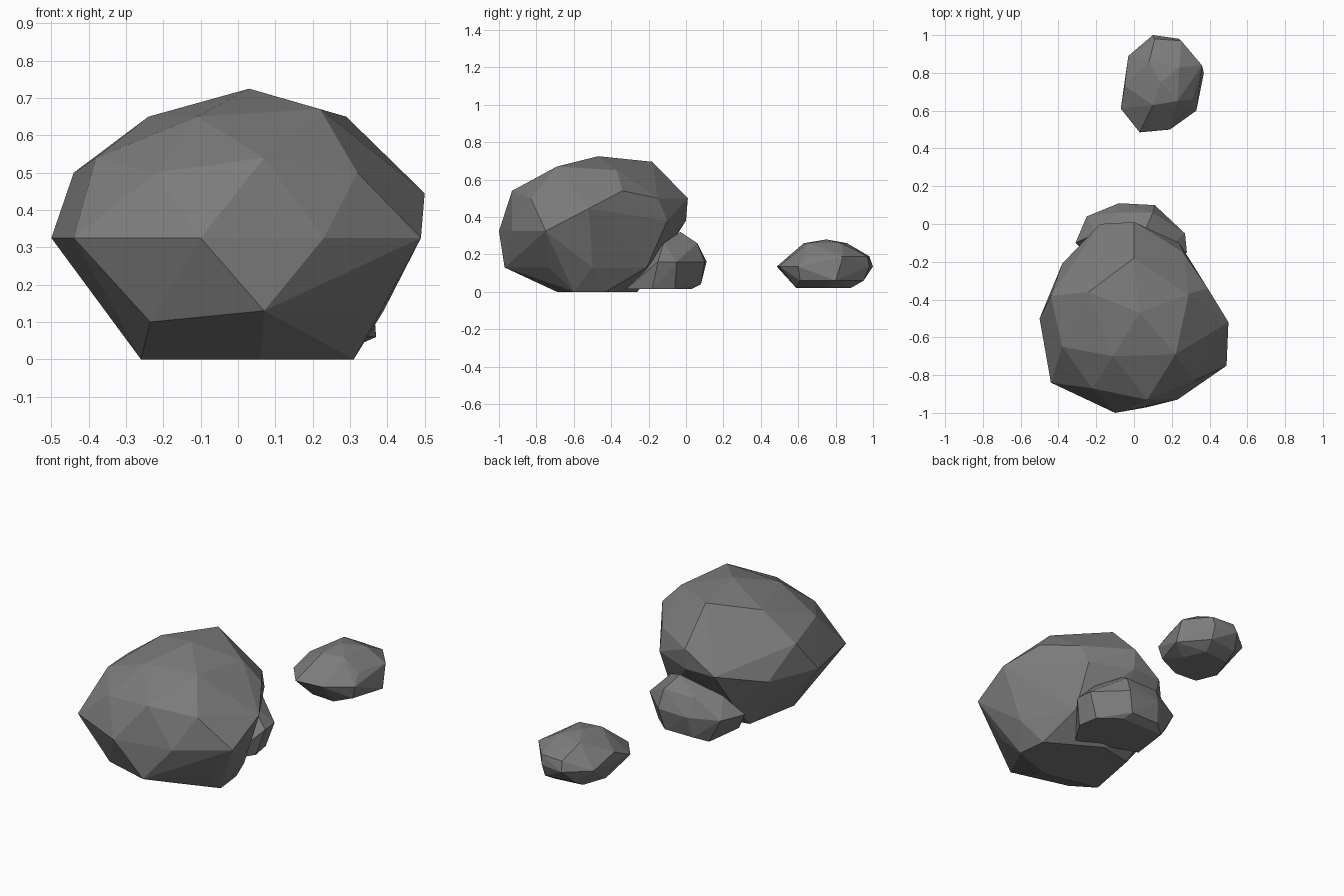
import bpy
import bmesh

# Remove the default cube
default_cube = bpy.data.objects.get("Cube")
if default_cube:
    bpy.data.objects.remove(default_cube, do_unlink=True)


def make_material(name, grey):
    """Flat matte material with one plain colour."""
    material = bpy.data.materials.new(name)
    material.use_nodes = True
    colour = (grey, grey, grey, 1)
    material.diffuse_color = colour
    shader = material.node_tree.nodes["Principled BSDF"]
    shader.inputs["Base Color"].default_value = colour
    shader.inputs["Roughness"].default_value = 0.9
    return material


def make_rock(name, corners, material):
    """Faceted boulder: the convex skin stretched around its corner points."""
    bm = bmesh.new()
    for corner in corners:
        bm.verts.new(corner)
    hull = bmesh.ops.convex_hull(bm, input=bm.verts)
    # Drop any corner that ended up inside the skin
    unused = [v for v in hull["geom_interior"] if isinstance(v, bmesh.types.BMVert)]
    if unused:
        bmesh.ops.delete(bm, geom=unused, context="VERTS")
    bmesh.ops.recalc_face_normals(bm, faces=bm.faces)
    for face in bm.faces:
        face.smooth = False
    mesh = bpy.data.meshes.new(name)
    bm.to_mesh(mesh)
    bm.free()
    mesh.materials.append(material)
    rock = bpy.data.objects.new(name, mesh)
    bpy.context.collection.objects.link(rock)
    return rock


def ring(height, *outline):
    """Corner points that share one height."""
    return [(x, y, height) for x, y in outline]


stone = make_material("stone grey", 0.2)

# Large boulder: flat foot, low shoulder, widest band, then the domed crown
boulder = ring(0, (-.26, -.62), (.06, -.69), (.31, -.6), (.29, -.43), (0, -.26), (-.2, -.3))
boulder += ring(.13, (.07, -.97), (.33, -.73), (.39, -.5), (.24, -.21), (-.22, -.16))
boulder += [(-.235, -.84, .1)]
boulder += ring(.325, (-.1, -1), (.23, -.93), (.49, -.75), (-.44, -.84), (-.5, -.5), (-.38, -.21))
boulder += ring(.38, (0, 0), (-.18, 0), (.24, -.1))
boulder += ring(.445, (.5, -.52))
boulder += ring(.5, (.32, -.83), (-.22, -.87), (-.44, -.38), (0, .01), (.26, -.15))
boulder += ring(.54, (.07, -.93), (-.38, -.65), (.39, -.34))
boulder += ring(.65, (-.11, -.7), (.29, -.37), (-.24, -.36))
boulder += [(.22, -.69, .67), (.03, -.47, .725), (0, -.18, .695)]
make_rock("large_boulder", boulder, stone)

# Middle rock tucked under the back of the boulder
tucked = ring(.015, (-.17, .03), (.1, .03), (.22, -.06), (.24, -.18), (.15, -.32), (-.2, -.2))
tucked += ring(.04, (-.1, .08), (.08, .08))
tucked += ring(.16, (-.31, -.1), (-.25, .04), (-.08, .11), (.11, .1), (.27, -.05), (.28, -.15))
tucked += ring(.26, (-.1, .06), (.1, .06), (-.2, -.05), (.18, -.12))
tucked += [(.06, -.03, .32)]
make_rock("tucked_rock", tucked, stone)

# Small separate rock lying behind
loose = ring(.02, (.06, .6), (.2, .59), (.28, .75), (.22, .88), (.06, .86), (.01, .72))
loose += ring(.06, (.37, .8), (.24, .95), (.31, .61), (.06, .93))
loose += ring(.135, (.03, .485), (.19, .5), (.33, .6), (.24, .98), (.1, 1), (-.03, .89), (-.07, .61))
loose += ring(.19, (.36, .84), (.25, .97), (.1, .57), (.31, .66), (.11, .98), (-.05, .73))
loose += ring(.26, (.1, .63), (.23, .65), (.24, .83), (.08, .86))
loose += [(.14, .75, .28)]
make_rock("loose_rock", loose, stone)
